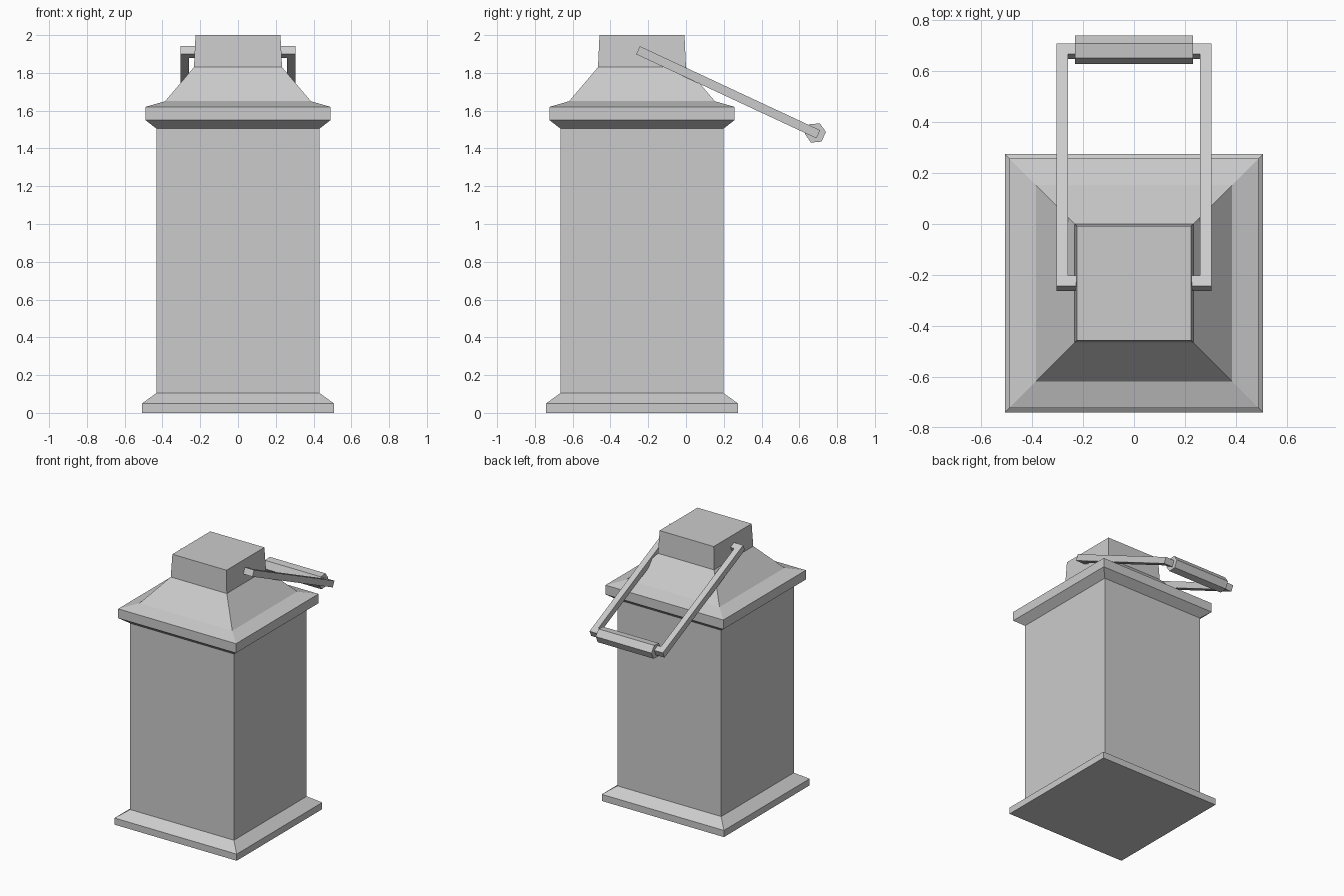
import bpy, bmesh, math
from mathutils import Matrix, Vector

if "Cube" in bpy.data.objects:
    bpy.data.objects.remove(bpy.data.objects["Cube"])

CY = -0.233                      # lantern axis in y
TILT = math.radians(-25)         # handle swings down to the back


def make_object(name, bm):
    bmesh.ops.recalc_face_normals(bm, faces=bm.faces)
    mesh = bpy.data.meshes.new(name)
    bm.to_mesh(mesh)
    bm.free()
    obj = bpy.data.objects.new(name, mesh)
    bpy.context.collection.objects.link(obj)
    return obj


def square_loft(name, profile):
    """Stack of square rings (half width, z), capped at both ends."""
    bm = bmesh.new()
    rings = [[bm.verts.new((sx * h, CY + sy * h, z))
              for sx, sy in ((-1, -1), (1, -1), (1, 1), (-1, 1))]
             for h, z in profile]
    for a, b in zip(rings, rings[1:]):
        for i in range(4):
            j = (i + 1) % 4
            bm.faces.new((a[i], a[j], b[j], b[i]))
    bm.faces.new(rings[0][::-1])
    bm.faces.new(rings[-1])
    return make_object(name, bm)


# Lantern: foot, glass body, roof with chimney
square_loft("base", [(0.508, 0), (0.508, 0.05), (0.432, 0.105)])
square_loft("body", [(0.432, 0.1), (0.432, 1.51)])
square_loft("roof", [(0.432, 1.505), (0.49, 1.55), (0.49, 1.62),
                     (0.386, 1.65), (0.233, 1.83), (0.225, 2.0)])

# Handle frame: C-shaped flat outline, thickened, then tilted at the pivot
T, L = 0.047, 1.053
half = [(0.215, 0), (0.305, 0), (0.305, L)]
inner = [(0.26, L - T), (0.26, T), (0.215, T)]
outline = (half + [(-x, y) for x, y in reversed(half)]
           + [(-x, y) for x, y in reversed(inner)] + inner)
bm = bmesh.new()
face = bm.faces.new([bm.verts.new((x, y, -T / 2)) for x, y in outline])
ext = bmesh.ops.extrude_face_region(bm, geom=[face])
bmesh.ops.translate(bm, vec=(0, 0, T),
                    verts=[v for v in ext["geom"] if isinstance(v, bmesh.types.BMVert)])
frame = make_object("handle_frame", bm)
frame.location = (0, -0.254, 1.92)
frame.rotation_euler = (TILT, 0, 0)

# Hexagonal grip around the crossbar
bm = bmesh.new()
R, W = 0.056, 0.232
rings = []
for x in (-W, W):
    rings.append([bm.verts.new((x, R * math.cos(a), R * math.sin(a)))
                  for a in (TILT + math.radians(30 + 60 * i) for i in range(6))])
for i in range(6):
    j = (i + 1) % 6
    bm.faces.new((rings[0][i], rings[0][j], rings[1][j], rings[1][i]))
bm.faces.new(rings[0])
bm.faces.new(rings[1])
grip = make_object("handle_grip", bm)
grip.location = (0, 0.685, 1.482)
